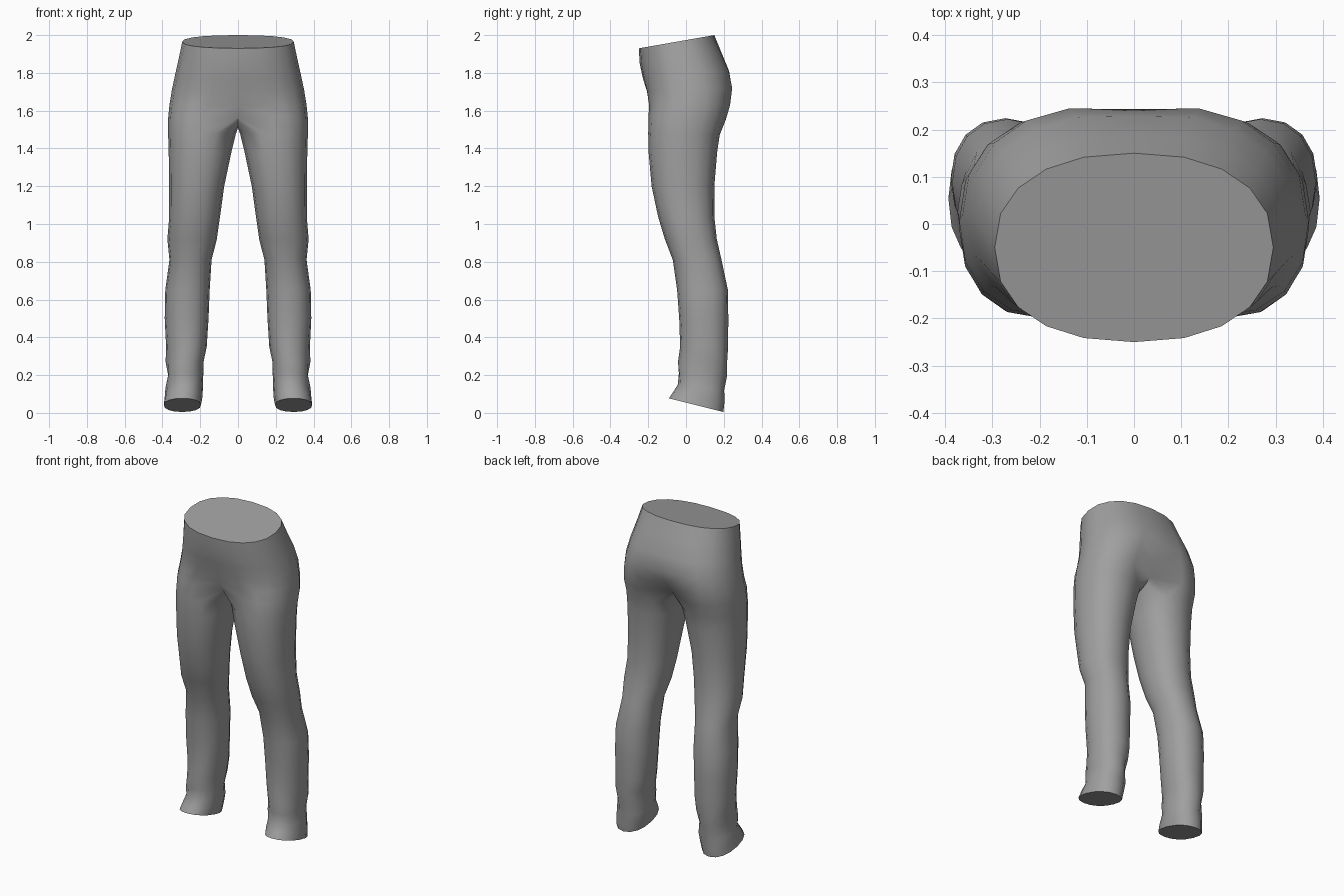
import bpy, bmesh, math

if "Cube" in bpy.data.objects:
    bpy.data.objects.remove(bpy.data.objects["Cube"])

N_OUT, N_IN = 11, 5          # outer arc points, inner thigh points per leg ring
N = N_OUT + N_IN


def spow(v, e):
    return math.copysign(abs(v) ** (2 / e), v)


def oval(a, x0, x1, y0, y1, e):
    """Point on a rounded oval filling the given x and y range."""
    return ((x0 + x1) / 2 + (x1 - x0) / 2 * spow(math.cos(a), e),
            (y0 + y1) / 2 + (y1 - y0) / 2 * spow(math.sin(a), e))


def leg_angle(i):
    return math.radians(-112.5 + 22.5 * i)


def tilt(y, y0, y1, z0, z1):
    return z0 + (z1 - z0) * (y - y0) / (y1 - y0)


# Hips: z front, z back, half width, y front, y back, seam y front, seam y back, leg blend
HIPS = [
    (1.93, 2.00, .295, -.25, .15, -.25, .15, 0),
    (1.85, 1.91, .313, -.245, .192, -.245, .187, 0),
    (1.77, 1.81, .333, -.23, .235, -.228, .228, .1),
    (1.70, 1.72, .350, -.212, .252, -.206, .243, .25),
    (1.63, 1.63, .363, -.20, .238, -.188, .195, .5),
    (1.57, 1.55, .370, -.20, .212, -.15, .14, .8),
]
# Legs: z front, z back, x inner, x outer, y front, y back, wrinkle
LEGS = [
    (1.48, 1.47, .012, .370, -.200, .178, 0),
    (1.38, 1.38, .035, .367, -.198, .165, 0),
    (1.20, 1.20, .073, .364, -.182, .150, 0),
    (1.04, 1.04, .095, .364, -.148, .150, 0),
    (.92, .92, .112, .374, -.112, .163, 0),
    (.81, .81, .140, .363, -.070, .188, 0),
    (.65, .65, .150, .385, -.047, .222, 0),
    (.50, .50, .156, .388, -.036, .224, 0),
    (.35, .35, .165, .380, -.030, .224, .01),
    (.27, .27, .180, .381, -.038, .222, .04),
    (.21, .19, .186, .372, -.042, .212, -.04),
    (.15, .12, .184, .382, -.040, .205, .03),
    (.11, .06, .188, .388, -.068, .204, 0),
    (.077, .005, .196, .393, -.090, .198, 0),
]

bm = bmesh.new()

# Hip rows, from the front seam around the side to the back seam
rows = []
for zf, zb, xh, yf, yb, cf, cb, w in HIPS:
    row = []
    for i in range(N_OUT):
        tx, ty = oval(math.radians(-90 + 18 * i), -xh, xh, yf, yb, 2.3)
        lx, ly = oval(leg_angle(i), 0, xh, yf, yb, 2.3)
        x, y = tx + (lx - tx) * w, ty + (ly - ty) * w
        if i == 0:
            x, y = 0, cf
        elif i == N_OUT - 1:
            x, y = 0, cb
        row.append(bm.verts.new((x, y, tilt(y, yf, yb, zf, zb))))
    rows.append(row)
for a, b in zip(rows, rows[1:]):
    for i in range(N_OUT - 1):
        bm.faces.new((a[i], a[i + 1], b[i + 1], b[i]))
bm.faces.new(rows[0])        # waist cap

# Crotch seam closes the last hip row into a leg ring
ring = list(rows[-1])
for y, z in ((.1, 1.525), (.05, 1.512), (0, 1.508), (-.05, 1.515), (-.1, 1.535)):
    ring.append(bm.verts.new((0, y, z)))

# Leg rings down to the cuff
for zf, zb, x0, x1, y0, y1, wr in LEGS:
    new = []
    cx, cy = (x0 + x1) / 2, (y0 + y1) / 2
    for i in range(N):
        a = leg_angle(i)
        x, y = oval(a, x0, x1, y0, y1, 2.2)
        f = 1 + wr * math.sin(3 * a + .6)
        x, y = cx + (x - cx) * f, cy + (y - cy) * f
        new.append(bm.verts.new((x, y, tilt(y, y0, y1, zf, zb))))
    for i in range(N):
        j = (i + 1) % N
        bm.faces.new((ring[i], ring[j], new[j], new[i]))
    ring = new
bm.faces.new(ring)           # cuff cap

# Mirror to the other side and weld the centre seam
dup = bmesh.ops.duplicate(bm, geom=bm.verts[:] + bm.edges[:] + bm.faces[:])
for v in dup["geom"]:
    if isinstance(v, bmesh.types.BMVert):
        v.co.x = -v.co.x
bmesh.ops.remove_doubles(bm, verts=bm.verts[:], dist=.0005)
bmesh.ops.dissolve_edges(bm, edges=[
    e for e in bm.edges if all(abs(v.co.x) < 1e-4 and v.co.z > 1.92 for v in e.verts)])
bmesh.ops.recalc_face_normals(bm, faces=bm.faces[:])

mesh = bpy.data.meshes.new("trousers")
bm.to_mesh(mesh)
bm.free()
trousers = bpy.data.objects.new("trousers", mesh)
bpy.context.collection.objects.link(trousers)

grey = bpy.data.materials.new("grey cloth")
grey.diffuse_color = (.35, .35, .35, 1)
grey.use_nodes = True
grey.node_tree.nodes["Principled BSDF"].inputs["Base Color"].default_value = grey.diffuse_color
mesh.materials.append(grey)

bpy.context.view_layer.objects.active = trousers
trousers.select_set(True)
bpy.ops.object.shade_smooth_by_angle(angle=math.radians(55))
